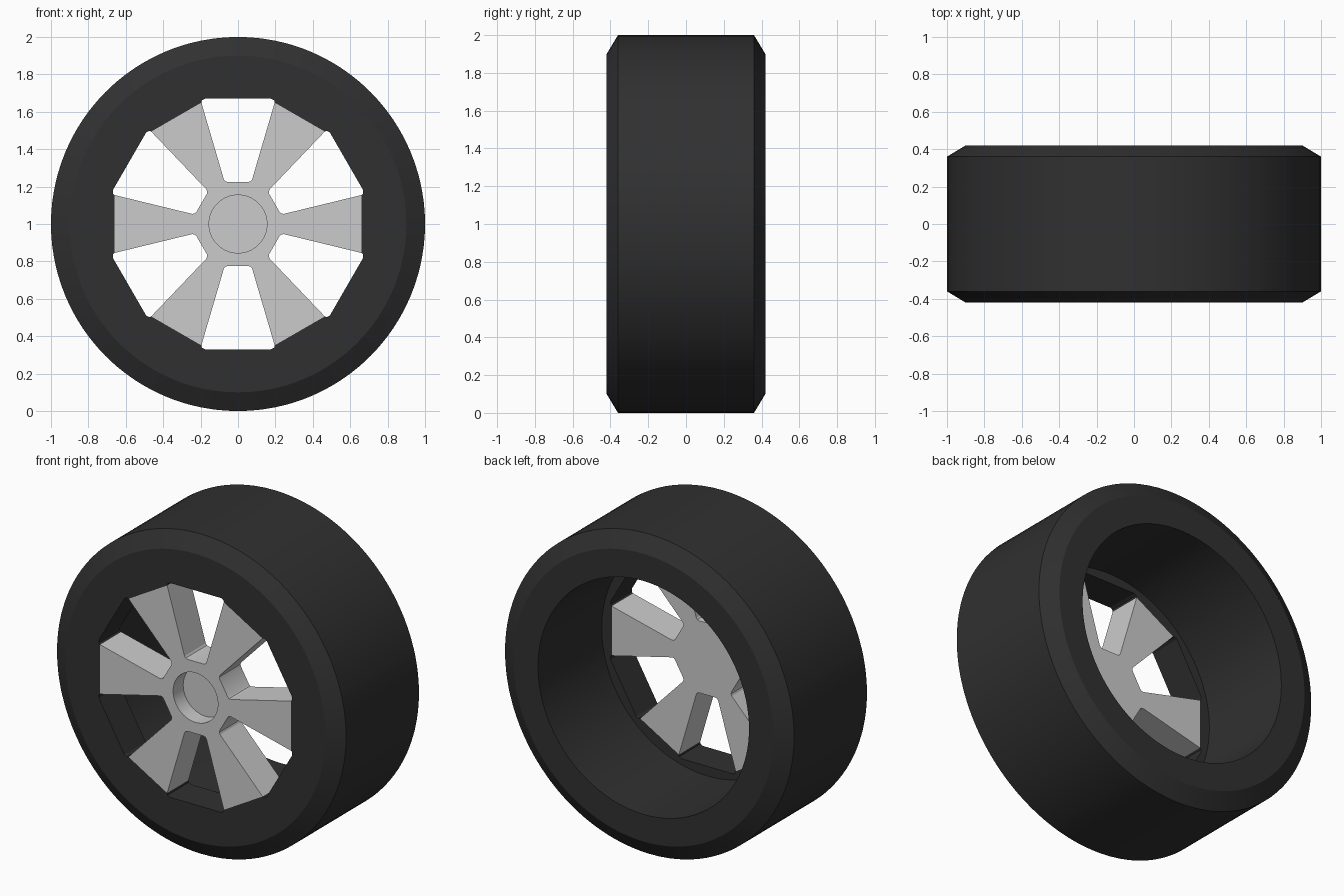
import bpy, bmesh
from math import sin, cos, radians, pi

if "Cube" in bpy.data.objects:
    bpy.data.objects.remove(bpy.data.objects["Cube"])

FRONT, SPOKE_BACK, CZ = -0.42, -0.21, 1.0


def finish(bm, name):
    bmesh.ops.recalc_face_normals(bm, faces=bm.faces[:])
    me = bpy.data.meshes.new(name)
    bm.to_mesh(me)
    bm.free()
    ob = bpy.data.objects.new(name, me)
    bpy.context.collection.objects.link(ob)
    return ob


def smooth(ob):
    bpy.ops.object.select_all(action='DESELECT')
    ob.select_set(True)
    bpy.context.view_layer.objects.active = ob
    bpy.ops.object.shade_smooth_by_angle(angle=radians(18))


# Opening outline for half a sector: (angle from spoke axis, radius)
half = [(a, 0.66 / cos(radians(a))) for a in (0, 3.3, 6.6, 9.9, 13.14)]
half += [(13.7, 0.689)]
half += [(a, 0.67 / cos(radians(30 - a))) for a in (15.2, 18.9, 22.6, 26.3)]
sector = half + [(30, 0.67)] + [(60 - a, r) for a, r in half[:0:-1]]
opening = [(radians(a + 60 * k), r) for k in range(6) for a, r in sector]

# Tire: section swept around the axle, None marks the faceted opening
section = [(None, FRONT), (0.9, FRONT), (1.0, -0.36), (1.0, 0.36),
           (0.9, 0.42), (0.73, 0.42), (0.73, SPOKE_BACK), (None, SPOKE_BACK)]
bm = bmesh.new()
rings = [[bm.verts.new(((r or h) * cos(a), y, CZ + (r or h) * sin(a)))
          for r, y in section] for a, h in opening]
for i, ring in enumerate(rings):
    nxt = rings[(i + 1) % len(rings)]
    for j in range(len(section)):
        k = (j + 1) % len(section)
        bm.faces.new((ring[j], ring[k], nxt[k], nxt[j]))
tire = finish(bm, "tire")
smooth(tire)
mat = bpy.data.materials.new("black_rubber")
mat.diffuse_color = (0.03, 0.03, 0.03, 1)
mat.use_nodes = True
mat.node_tree.nodes["Principled BSDF"].inputs["Base Color"].default_value = mat.diffuse_color
tire.data.materials.append(mat)

# Six-spoke wheel: one spoke and the hub edge after it, in (across, along) of the window
window_edge = [(0.196, 0.649), (0.076, 0.24), (0.068, 0.229), (0.055, 0.225)]
window_edge += [(-u, v) for u, v in window_edge[::-1]]
bm = bmesh.new()
outline = []
for k in range(6):
    a = radians(30 + 60 * k)
    for u, v in window_edge:
        x = v * cos(a) + u * sin(a)
        z = v * sin(a) - u * cos(a)
        outline.append(bm.verts.new((x, FRONT, CZ + z)))
face = bm.faces.new(outline)
ext = bmesh.ops.extrude_face_region(bm, geom=[face], use_keep_orig=True)
moved = [g for g in ext["geom"] if isinstance(g, bmesh.types.BMVert)]
bmesh.ops.translate(bm, verts=moved, vec=(0, SPOKE_BACK - FRONT, 0))
wheel = finish(bm, "spoked_wheel")

# Round recess in the hub
bpy.ops.mesh.primitive_cylinder_add(vertices=64, radius=0.155, depth=0.2,
                                    location=(0, FRONT, CZ), rotation=(pi / 2, 0, 0))
cutter = bpy.context.object
cutter.name = "hub_recess_cutter"
cutter.hide_render = True
mod = wheel.modifiers.new("hub_recess", 'BOOLEAN')
mod.operation = 'DIFFERENCE'
mod.solver = 'EXACT'
mod.object = cutter
bpy.context.view_layer.objects.active = wheel
bpy.ops.object.modifier_apply(modifier=mod.name)
bpy.data.objects.remove(cutter)
smooth(wheel)
